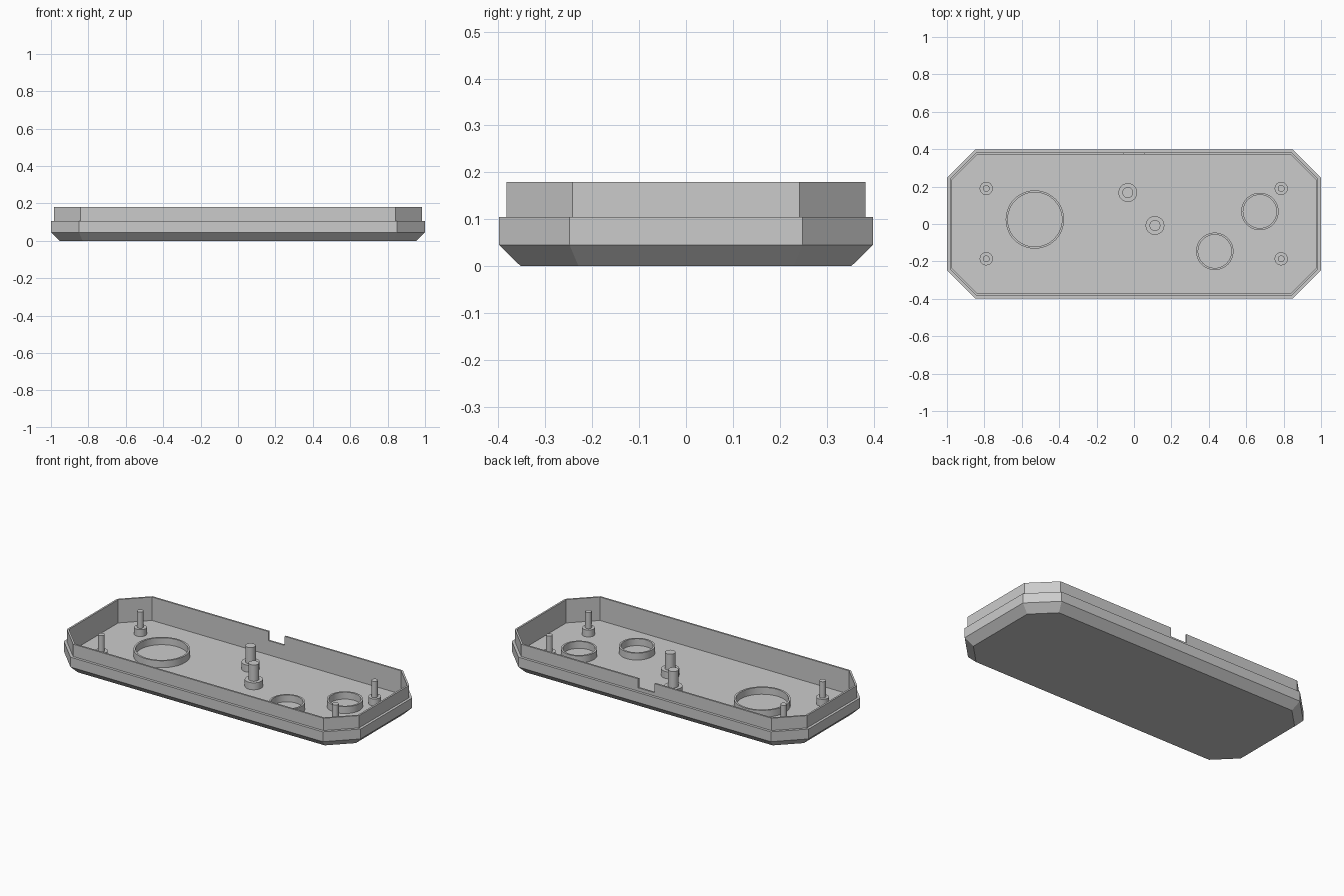
import bpy
import bmesh
import math

if "Cube" in bpy.data.objects:
    bpy.data.objects.remove(bpy.data.objects["Cube"], do_unlink=True)

GREY = (0.6, 0.6, 0.6, 1.0)
FLOOR, RIM, COLLAR = 0.038, 0.18, 0.08

grey = bpy.data.materials.new("light grey plastic")
grey.use_nodes = True
grey.diffuse_color = GREY
grey.node_tree.nodes["Principled BSDF"].inputs["Base Color"].default_value = GREY


def octagon(inset, z):
    """Chamfered rectangle outline, inset evenly from the widest outline."""
    x, y = 1.0 - inset, 0.398 - inset
    cut = 0.15 - inset * (2 - math.sqrt(2))
    corners = [(x, y - cut), (x - cut, y)]
    half = corners + [(-a, b) for a, b in reversed(corners)]
    return [(a, b, z) for a, b in half + [(-a, -b) for a, b in half]]


def circle(radius, z, centre, sides=48):
    steps = [2 * math.pi * i / sides for i in range(sides)]
    return [(centre[0] + radius * math.cos(t), centre[1] + radius * math.sin(t), z)
            for t in steps]


def loft(name, outlines, closed=False):
    """Skin a stack of outlines, either capped or joined into a tube."""
    bm = bmesh.new()
    rows = [[bm.verts.new(p) for p in outline] for outline in outlines]
    pairs = list(zip(rows, rows[1:]))
    if closed:
        pairs.append((rows[-1], rows[0]))
    else:
        bm.faces.new(rows[0])
        bm.faces.new(rows[-1])
    for low, high in pairs:
        for i in range(len(low)):
            j = (i + 1) % len(low)
            bm.faces.new((low[i], low[j], high[j], high[i]))
    bmesh.ops.recalc_face_normals(bm, faces=bm.faces)
    mesh = bpy.data.meshes.new(name)
    bm.to_mesh(mesh)
    bm.free()
    mesh.materials.append(grey)
    obj = bpy.data.objects.new(name, mesh)
    bpy.context.collection.objects.link(obj)
    return obj


def activate(obj):
    bpy.ops.object.select_all(action='DESELECT')
    obj.select_set(True)
    bpy.context.view_layer.objects.active = obj


def smooth(obj):
    activate(obj)
    bpy.ops.object.shade_smooth_by_angle(angle=math.radians(30))


# Tray: bevelled base, side band, stepped lip and inner floor
tray = loft("tray_shell", [octagon(inset, z) for inset, z in (
    (0.046, 0), (0, 0.045), (0, 0.105), (0.016, 0.105),
    (0.016, RIM), (0.027, RIM), (0.027, FLOOR))])

# Cable notch in the back lip
bpy.ops.mesh.primitive_cube_add(size=1, location=(0, 0.38, 0.175))
cutter = bpy.context.object
cutter.name = "notch_cutter"
cutter.scale = (0.11, 0.1, 0.1)
cutter.hide_render = True
notch = tray.modifiers.new("notch", 'BOOLEAN')
notch.operation = 'DIFFERENCE'
notch.solver = 'EXACT'
notch.object = cutter
activate(tray)
bpy.ops.object.modifier_apply(modifier=notch.name)
bpy.data.objects.remove(cutter, do_unlink=True)


# Stepped posts: wide collar with a thinner pin
def post(name, centre, collar, pin):
    profile = ((collar, FLOOR - 0.01), (collar, COLLAR), (pin, COLLAR), (pin, RIM - 0.001))
    smooth(loft(name, [circle(r, z, centre) for r, z in profile]))


for side, x in (("left", 0.787), ("right", -0.79)):
    for end, y in (("back", 0.19), ("front", -0.186)):
        post(f"{end}_{side}_corner_post", (x, y), 0.035, 0.018)
post("centre_back_post", (-0.033, 0.168), 0.05, 0.029)
post("centre_front_post", (0.112, -0.008), 0.05, 0.029)


# Round locating rings on the floor
def ring(name, centre, outer, inner):
    low = FLOOR - 0.01
    profile = ((outer, low), (outer, COLLAR), (inner, COLLAR), (inner, low))
    smooth(loft(name, [circle(r, z, centre) for r, z in profile], closed=True))


ring("large_ring", (-0.53, 0.024), 0.156, 0.145)
ring("back_small_ring", (0.673, 0.067), 0.1, 0.089)
ring("front_small_ring", (0.432, -0.146), 0.1, 0.089)
